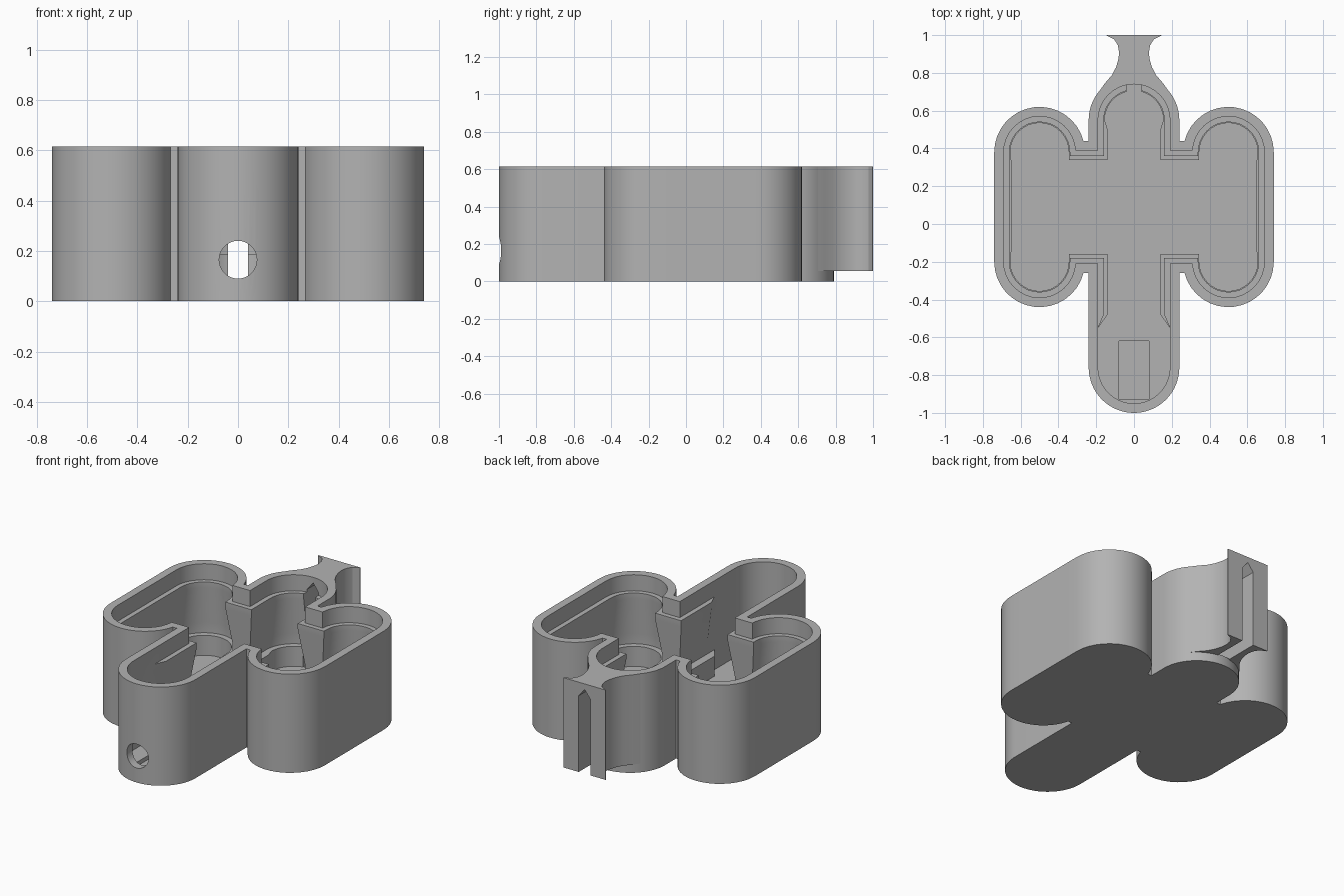
import bpy, bmesh, math
from mathutils import Vector

if "Cube" in bpy.data.objects:
    bpy.data.objects.remove(bpy.data.objects["Cube"])

HEIGHT, FLOOR = 0.615, 0.06
grey = bpy.data.materials.new("plain grey")
grey.use_nodes = True
grey.diffuse_color = (0.45, 0.45, 0.45, 1)
grey.node_tree.nodes["Principled BSDF"].inputs["Base Color"].default_value = grey.diffuse_color


def arc(cx, cy, r, a0, a1, n=16):
    steps = [math.radians(a0 + (a1 - a0) * i / n) for i in range(n + 1)]
    return [(cx + r * math.cos(a), cy + r * math.sin(a)) for a in steps]


def outline(inset, end_inset=None, front_inset=None, bulge=0):
    """Closed five-lobed outline, moved inward by the given insets."""
    r = 0.24 - (inset if end_inset is None else end_inset)
    rf = 0.24 - (inset if front_inset is None else front_inset)
    hw = 0.24 - inset
    y0, y1 = -0.26 + inset, 0.44 - inset
    tilt = math.degrees(math.asin(max(0, 0.06 - inset) / r))
    low = arc(0.5, -0.2, r, 180 + tilt, 360)
    high = arc(0.5, 0.38, r, 0, 180 - tilt)
    half = arc(0, -0.76, rf, -90, 0)
    half += [(rf, -0.55), (hw, -0.48), (hw, y0), (low[0][0], y0)] + low
    half += [(0.5 + r - bulge, -0.1), (0.5 + r - bulge, 0.3)] + high
    half += [(high[-1][0], y1), (hw, y1), (hw, 0.5)]
    half += arc(0, 0.55, r, 0, 90)
    return half + [(-x, y) for x, y in half[-2:0:-1]]


def loft(name, sections):
    """Skin a stack of matching closed sections and cap both ends."""
    bm = bmesh.new()
    rings = [[bm.verts.new(p) for p in ring] for ring in sections]
    for a, b in zip(rings, rings[1:]):
        for i in range(len(a)):
            j = (i + 1) % len(a)
            bm.faces.new((a[i], a[j], b[j], b[i]))
    bm.faces.new(rings[0][::-1])
    bm.faces.new(rings[-1])
    bmesh.ops.remove_doubles(bm, verts=bm.verts, dist=0.0002)
    bmesh.ops.recalc_face_normals(bm, faces=bm.faces)
    mesh = bpy.data.meshes.new(name)
    bm.to_mesh(mesh)
    bm.free()
    ob = bpy.data.objects.new(name, mesh)
    mesh.materials.append(grey)
    bpy.context.collection.objects.link(ob)
    return ob


def level(pts, z):
    return [Vector((x, y, z)) for x, y in pts]


def along_y(name, pts, y0, y1):
    return loft(name, [[Vector((x, y, z)) for x, z in pts] for y in (y0, y1)])


def select_only(ob):
    bpy.ops.object.select_all(action="DESELECT")
    ob.select_set(True)
    bpy.context.view_layer.objects.active = ob


def cut(ob, cutter):
    cutter.hide_render = True
    mod = ob.modifiers.new("cut", "BOOLEAN")
    mod.operation, mod.solver, mod.object = "DIFFERENCE", "EXACT", cutter
    select_only(ob)
    bpy.ops.object.modifier_apply(modifier=mod.name)
    bpy.data.objects.remove(cutter)


def slot(z0):
    pts = [(-0.04, z0), (0.04, z0), (0.04, 0.53), (0, 0.58), (-0.04, 0.53)]
    return along_y("slot_cutter", pts, 0.66, 1.05)


# Housing: outer wall, rim, lid seat, sloped underside, lower ledge, floor
wall = outline(0.05)
lip = outline(0.08, front_inset=0.05)
pocket = outline(0.10, 0.085, 0.05, bulge=0.01)
housing = loft("housing", [
    level(outline(0), 0), level(outline(0), HEIGHT),
    level(wall, HEIGHT), level(wall, 0.515),
    level(lip, 0.515), level(lip, 0.48),
    level(wall, 0.25), level(wall, 0.185),
    level(pocket, 0.185), level(pocket, FLOOR)])

# Front cable hole and the shallow recess behind it
cut(housing, along_y("hole_cutter", arc(0, 0.165, 0.075, 0, 348.75, 31), -1.05, -0.85))
recess = [(-0.08, 0.035), (0.08, 0.035), (0.08, 0.1), (-0.08, 0.1)]
cut(housing, along_y("recess_cutter", recess, -0.93, -0.62))
cut(housing, slot(FLOOR + 0.001))

# Flared rear connector, split by the pointed slot
side = [(0.19, 0.695), (0.154, 0.745), (0.118, 0.787), (0.095, 0.83), (0.082, 0.875),
        (0.079, 0.91), (0.086, 0.947), (0.105, 0.977), (0.145, 0.997), (0.145, 1.0)]
base = arc(0, 0.55, 0.215, 138, 42)
profile = side + [(-x, y) for x, y in reversed(side)] + base
connector = loft("rear_connector", [level(profile, 0.055), level(profile, HEIGHT)])
cut(connector, slot(-0.05))

for ob in (housing, connector):
    select_only(ob)
    bpy.ops.object.shade_smooth_by_angle(angle=math.radians(30))
